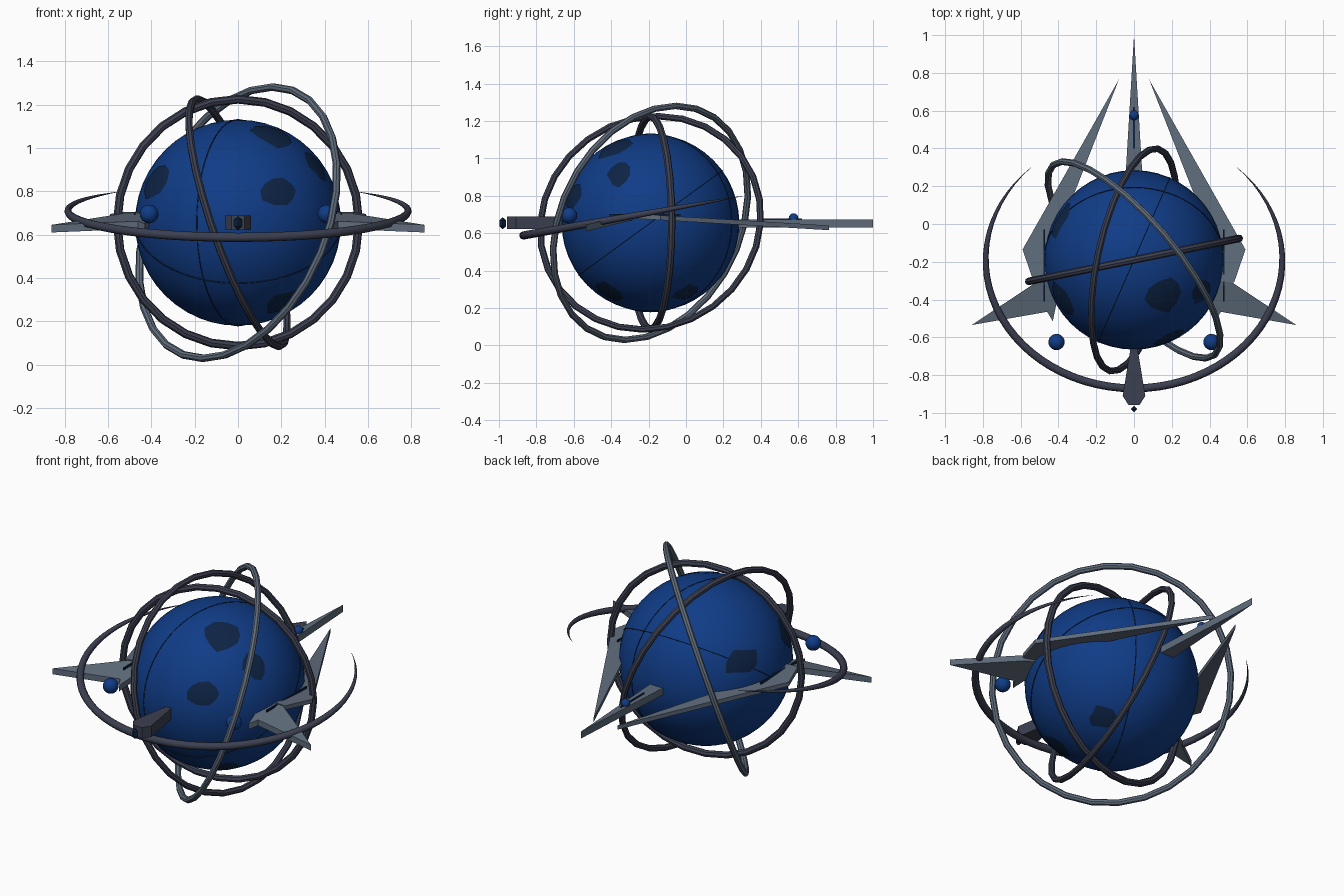
import bpy, bmesh, math, random
from mathutils import Vector

cube = bpy.data.objects.get("Cube")
if cube:
    bpy.data.objects.remove(cube, do_unlink=True)

CENTRE = Vector((0, -0.19, 0.655))
RADIUS = 0.475


def material(name, colour):
    m = bpy.data.materials.new(name)
    m.use_nodes = True
    m.diffuse_color = (*colour, 1)
    m.node_tree.nodes["Principled BSDF"].inputs["Base Color"].default_value = (*colour, 1)
    return m


BLUE = material("deep_blue", (0.005, 0.045, 0.24))
NAVY = material("dark_navy", (0.004, 0.017, 0.06))
DARK = material("dark_metal", (0.045, 0.05, 0.08))
LIGHT = material("light_metal", (0.115, 0.15, 0.2))


def finish(name, mat, smooth=False):
    ob = bpy.context.object
    ob.name = name
    ob.data.materials.append(mat)
    if smooth:
        bpy.ops.object.shade_smooth_by_angle(angle=math.radians(40))
    return ob


def mesh_object(name, bm, mat):
    bmesh.ops.recalc_face_normals(bm, faces=bm.faces)
    me = bpy.data.meshes.new(name)
    bm.to_mesh(me)
    bm.free()
    ob = bpy.data.objects.new(name, me)
    bpy.context.collection.objects.link(ob)
    me.materials.append(mat)
    return ob


def ball(name, loc, radius, mat, segments=24):
    bpy.ops.mesh.primitive_uv_sphere_add(segments=segments, ring_count=segments // 2,
                                         radius=radius, location=loc)
    return finish(name, mat, True)


def ring(name, normal, major, minor, mat, segments=28, sides=8):
    turn = Vector(normal).to_track_quat('Z', 'Y').to_euler()
    bpy.ops.mesh.primitive_torus_add(location=CENTRE, rotation=turn, major_radius=major,
                                     minor_radius=minor, major_segments=segments,
                                     minor_segments=sides)
    return finish(name, mat, True)


def plate(name, outline, top, thickness, mat):
    """Flat outline given thickness; top(y) is the height of its upper face."""
    bm = bmesh.new()
    upper = [bm.verts.new((x, y, top(y))) for x, y in outline]
    lower = [bm.verts.new((x, y, top(y) - thickness)) for x, y in outline]
    bm.faces.new(upper)
    bm.faces.new(lower[::-1])
    n = len(outline)
    for i in range(n):
        j = (i + 1) % n
        bm.faces.new((upper[i], lower[i], lower[j], upper[j]))
    return mesh_object(name, bm, mat)


def patch(name, offset, width, height, seed):
    """Irregular thin patch wrapped over the globe."""
    rng = random.Random(seed)
    d = Vector(offset).normalized()
    u = Vector((0, 0, 1)).cross(d).normalized()
    v = d.cross(u)
    wobble = [rng.uniform(0.8, 1.15) for _ in range(10)]
    bm = bmesh.new()

    def point(a, b):
        return bm.verts.new(CENTRE + (d * RADIUS + u * a + v * b).normalized() * (RADIUS + 0.003))

    previous = [point(0, 0)] * 10
    for k in (1, 2, 3):
        loop = []
        for i, w in enumerate(wobble):
            t = math.tau * i / 10
            loop.append(point(width * w * k / 3 * math.cos(t), height * w * k / 3 * math.sin(t)))
        for i in range(10):
            j = (i + 1) % 10
            quad = [previous[i], loop[i], loop[j], previous[j]]
            bm.faces.new(quad[:3] if k == 1 else quad)
        previous = loop
    return mesh_object(name, bm, NAVY)


# Globe with dark patches and fine seams
ball("globe", CENTRE, RADIUS, BLUE, 48)
patches = [((0.16, -0.19, 0.40), 0.115, 0.10), ((0.19, -0.41, 0.15), 0.10, 0.07),
           ((0.36, -0.17, 0.26), 0.065, 0.075), ((-0.36, -0.19, 0.18), 0.10, 0.09),
           ((0.20, -0.22, -0.37), 0.09, 0.09), ((-0.385, 0.21, 0.17), 0.11, 0.07),
           ((0.22, 0.19, -0.37), 0.08, 0.07)]
for i, (offset, w, h) in enumerate(patches):
    patch(f"land_patch_{i + 1}", offset, w, h, i + 3)
ring("tilted_seam", (0, -0.59, 0.81), RADIUS, 0.003, NAVY, 64, 6)
ring("upright_seam", (0.915, -0.4, 0), RADIUS, 0.003, NAVY, 64, 6)

# Three orbit rings
ring("facing_ring", (-0.2, 0.98, 0), 0.569, 0.02, DARK)
ring("side_ring", (0.927, -0.2, 0.32), 0.602, 0.018, DARK)
ring("slanted_ring", (0.724, 0.616, -0.32), 0.66, 0.018, LIGHT)

# Open crescent tapering to points at the back
curve = bpy.data.curves.new("crescent", 'CURVE')
curve.dimensions = '3D'
curve.bevel_depth = 0.022
curve.bevel_resolution = 2
curve.use_fill_caps = True
spline = curve.splines.new('POLY')
steps = 56
spline.points.add(steps)
for i, p in enumerate(spline.points):
    t = 2 * i / steps - 1
    a = math.radians(136) * t
    y = -0.68 * math.cos(a)
    p.co = (0.785 * math.sin(a), CENTRE.y + y, 0.71 + 0.18 * y, 1)
    p.radius = max(1 - abs(t) ** 3, 0.03)
crescent = bpy.data.objects.new("crescent", curve)
bpy.context.collection.objects.link(crescent)
curve.materials.append(DARK)

# Mirrored side fins, orbs and slim rails
for side, s in (("left", 1), ("right", -1)):
    blade = [(0.08, 0.765), (0.59, -0.135), (0.53, -0.31), (0.42, -0.3), (0.36, 0.05)]
    plate(f"{side}_rear_blade", [(s * x, y) for x, y in blade],
          lambda y: 0.695 - 0.06 * (y + 0.135), 0.025, LIGHT)
    spike = [(0.86, -0.535), (0.52, -0.31), (0.42, -0.27), (0.40, -0.37),
             (0.43, -0.515), (0.46, -0.465)]
    plate(f"{side}_side_spike", [(s * x, y) for x, y in spike],
          lambda y: 0.645 + 0.24 * (y + 0.535), 0.035, LIGHT)
    rail = [(0.472, -0.41), (0.48, -0.41), (0.48, -0.03), (0.472, -0.03)]
    plate(f"{side}_rail", [(s * x, y) for x, y in rail], lambda y: 0.703, 0.012, NAVY)
    ball(f"{side}_orb", (s * 0.41, -0.625, 0.695), 0.043, BLUE)

# Tail spike with its small orb and rail
plate("tail_spike", [(0, 1.0), (-0.045, 0.25), (0.045, 0.25)], lambda y: 0.672, 0.042, LIGHT)
plate("tail_rail", [(-0.004, 0.4), (0.004, 0.4), (0.004, 0.62), (-0.004, 0.62)],
      lambda y: 0.678, 0.008, NAVY)
ball("tail_orb", (0, 0.575, 0.68), 0.026, BLUE, 16)

# Prow wedge with a gem at its nose
plate("prow", [(0.012, -0.62), (0.06, -0.91), (0.03, -0.957), (-0.03, -0.957),
               (-0.06, -0.91), (-0.012, -0.62)], lambda y: 0.688, 0.066, DARK)
bpy.ops.mesh.primitive_uv_sphere_add(segments=4, ring_count=2, radius=1, location=(0, -0.98, 0.653))
bpy.context.object.scale = (0.02, 0.02, 0.032)
finish("nose_gem", NAVY)
